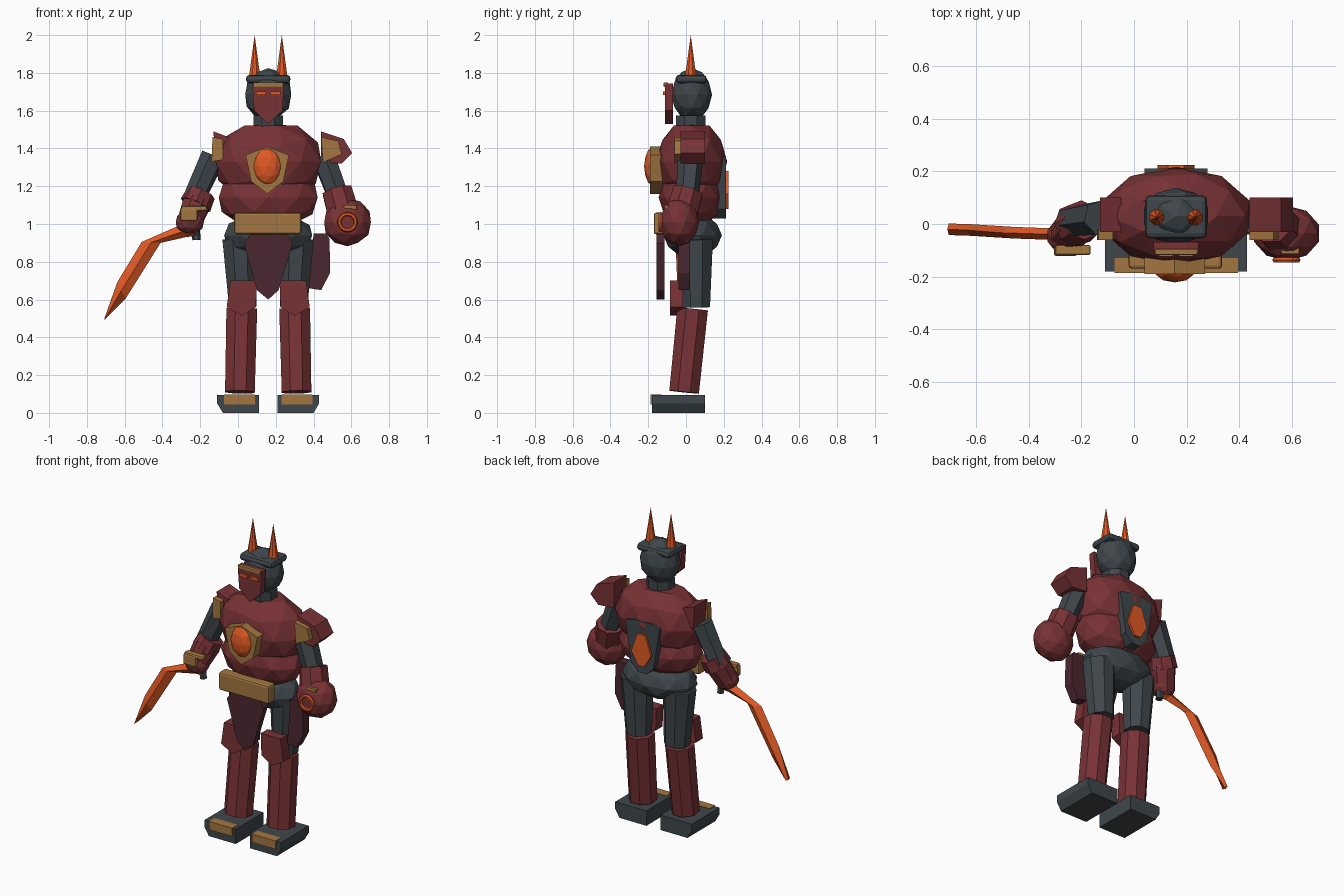
import bpy, bmesh, math
from mathutils import Vector, Matrix

if "Cube" in bpy.data.objects:
    bpy.data.objects.remove(bpy.data.objects["Cube"])

CX = 0.16  # body centre line


def material(name, rgb):
    m = bpy.data.materials.new(name)
    m.diffuse_color = (*rgb, 1)
    m.use_nodes = True
    m.node_tree.nodes["Principled BSDF"].inputs["Base Color"].default_value = m.diffuse_color
    return m


RED = material("red_armour", (0.19, 0.032, 0.036))
MAROON = material("maroon_cloth", (0.07, 0.02, 0.03))
DARK = material("dark_metal", (0.05, 0.062, 0.07))
GOLD = material("gold_trim", (0.37, 0.18, 0.05))
ORANGE = material("orange_glow", (0.75, 0.10, 0.018))


def finish(name, bm, mat):
    bmesh.ops.recalc_face_normals(bm, faces=bm.faces)
    me = bpy.data.meshes.new(name)
    bm.to_mesh(me)
    bm.free()
    me.materials.append(mat)
    ob = bpy.data.objects.new(name, me)
    bpy.context.collection.objects.link(ob)
    return ob


def loft(name, rings, mat):
    bm = bmesh.new()
    loops = [[bm.verts.new(p) for p in r] for r in rings]
    n = len(loops[0])
    for a, b in zip(loops, loops[1:]):
        for i in range(n):
            bm.faces.new((a[i], a[(i + 1) % n], b[(i + 1) % n], b[i]))
    bm.faces.new(loops[0])
    bm.faces.new(loops[-1])
    return finish(name, bm, mat)


def plate(name, pts, y0, y1, mat):
    return loft(name, [[(x, y, z) for x, z in pts] for y in (y0, y1)], mat)


def box(name, xs, ys, zs, mat, bevel=0.0):
    pts = [(xs[0], zs[0]), (xs[1], zs[0]), (xs[1], zs[1]), (xs[0], zs[1])]
    ob = plate(name, pts, *ys, mat)
    if bevel:
        mod = ob.modifiers.new("bevel", 'BEVEL')
        mod.width, mod.segments = bevel, 2
    return ob


def ball(name, c, r, mat, top=None):
    bm = bmesh.new()
    bmesh.ops.create_icosphere(bm, subdivisions=2, radius=1)
    for v in bm.verts:
        v.co = Vector(c) + Vector(v.co[i] * r[i] for i in range(3))
        if top:
            v.co.z = min(v.co.z, top)
    return finish(name, bm, mat)


def tube(name, a, b, r0, r1, n, mat):
    a, b = Vector(a), Vector(b)
    d = b - a
    bm = bmesh.new()
    rot = Vector((0, 0, 1)).rotation_difference(d).to_matrix().to_4x4()
    bmesh.ops.create_cone(bm, cap_ends=True, segments=n, radius1=r0, radius2=r1, depth=d.length,
                          matrix=Matrix.Translation((a + b) / 2) @ rot @ Matrix.Rotation(math.pi / n, 4, 'Z'))
    return finish(name, bm, mat)


# legs, mirrored about the body centre line
for side, s in (("right", 1), ("left", -1)):
    def mx(x):
        return CX + s * (x - CX)
    def mp(pts):
        return [(mx(x), z) for x, z in pts]
    plate(side + "_foot", mp([(-.11, .05), (-.08, 0), (.11, 0), (.11, .095), (-.11, .095)]), -.18, .10, DARK)
    box(side + "_toe_plate", (mx(-.075), mx(.09)), (-.187, -.13), (.045, .098), GOLD)
    tube(side + "_shin", (mx(.01), -.01, .11), (mx(.02), .035, .55), .085, .088, 8, RED)
    tube(side + "_thigh", (mx(.025), .055, .56), (mx(.01), .05, .92), .078, .10, 8, DARK)
    plate(side + "_knee_guard", mp([(-.04, .70), (.10, .70), (.095, .56), (.02, .515), (-.06, .56)]),
          -.085, -.015, RED)

# hips, belt and hanging cloth
ball("pelvis", (CX, .035, .94), (.245, .155, .12), DARK)
box("belt", (-.02, .335), (-.17, -.10), (.945, 1.06), GOLD, .012)
plate("front_tasset", [(.07, .95), (.26, .95), (.29, .9), (.215, .65), (.16, .60), (.1, .65), (.03, .9)],
      -.155, -.115, MAROON)
plate("side_tasset", [(.40, .95), (.47, .95), (.485, .92), (.487, .74), (.44, .65), (.375, .66)],
      -.04, .02, MAROON)

# torso
ball("abdomen", (CX, .025, 1.14), (.275, .17, .17), RED)
ball("chest", (CX, .03, 1.33), (.295, .188, .225), RED, top=1.525)
plate("chest_plate", [(.04, 1.365), (.155, 1.41), (.27, 1.365), (.24, 1.225), (.155, 1.16), (.07, 1.225)],
      -.19, -.12, GOLD)
ball("chest_gem", (.155, -.18, 1.305), (.075, .042, .10), ORANGE)
plate("back_plate", [(.04, 1.34), (.10, 1.36), (.22, 1.36), (.28, 1.34), (.24, 1.08), (.19, 1.03), (.13, 1.03),
                     (.08, 1.08)], .14, .212, DARK)
plate("back_vent", [(.13, 1.28), (.19, 1.28), (.23, 1.16), (.18, 1.08), (.14, 1.08), (.09, 1.16)],
      .20, .225, ORANGE)

# head
tube("neck", (CX, .025, 1.49), (CX, .025, 1.575), .085, .085, 8, DARK)
ball("head", (CX, .03, 1.685), (.128, .108, .14), DARK)
box("helmet_rim", (.042, .278), (-.055, .11), (1.745, 1.79), DARK, .02)
plate("mask", [(.075, 1.745), (.245, 1.745), (.235, 1.60), (.16, 1.53), (.085, 1.60)], -.11, -.068, RED)
box("brow", (.08, .24), (-.118, -.095), (1.725, 1.75), GOLD, .004)
for side, s in (("right", -1), ("left", 1)):
    x = CX + s * .038
    box(side + "_eye", (x - .027, x + .027), (-.123, -.10), (1.683, 1.702), ORANGE)
    x = CX + s * .072
    tube(side + "_horn", (x, .025, 1.755), (x, .025, 2.0), .036, 0, 8, ORANGE)

# shoulder guards
plate("left_pauldron", [(.44, 1.49), (.56, 1.45), (.605, 1.375), (.55, 1.32), (.44, 1.33)], -.03, .10, RED)
plate("left_pauldron_trim", [(.44, 1.46), (.53, 1.44), (.55, 1.37), (.45, 1.325)], -.06, -.02, GOLD)
plate("right_pauldron", [(-.13, 1.49), (-.05, 1.46), (-.05, 1.33), (-.12, 1.34)], -.03, .10, RED)
plate("right_pauldron_trim", [(-.135, 1.46), (-.08, 1.45), (-.08, 1.34), (-.14, 1.33)], -.06, -.02, GOLD)

# right arm and gauntlet
tube("right_upper_arm", (-.13, .025, 1.36), (-.24, .01, 1.12), .068, .06, 6, DARK)
tube("right_elbow", (-.195, .015, 1.165), (-.225, -.005, 1.10), .078, .085, 8, RED)
tube("right_forearm", (-.215, 0, 1.12), (-.265, -.05, .99), .08, .068, 8, RED)
ball("right_fist", (-.255, -.045, 1.01), (.078, .07, .065), RED)
box("right_cuff", (-.305, -.215), (-.122, -.085), (1.015, 1.085), GOLD, .01)
box("right_cuff_band", (-.30, -.165), (-.118, -.08), (1.07, 1.095), GOLD, .008)
tube("sword_grip", (-.22, -.035, .915), (-.225, -.035, 1.0), .022, .022, 6, DARK)

# curved blade: upper edge, lower edge and centre y at each station
stations = [((-.23, .955), (-.21, .935), -.04), ((-.32, .988), (-.27, .932), -.039),
            ((-.51, .905), (-.41, .90), -.033), ((-.64, .69), (-.595, .605), -.023),
            ((-.71, .492), (-.70, .50), -.02)]
rings = []
for (ux, uz), (lx, lz), y in stations:
    cx, cz = (ux + lx) / 2, (uz + lz) / 2
    rings.append([(ux, y, uz), (cx, y - .022, cz), (lx, y, lz), (cx, y + .022, cz)])
loft("sword_blade", rings, ORANGE)

# left arm and cannon
tube("left_upper_arm", (.45, .025, 1.36), (.54, .005, 1.12), .068, .06, 6, DARK)
tube("left_forearm", (.525, .01, 1.175), (.565, -.03, 1.03), .085, .09, 8, RED)
ball("cannon", (.58, -.035, 1.01), (.13, .105, .128), RED)
tube("cannon_core", (.58, -.12, 1.01), (.58, -.138, 1.01), .04, .04, 12, RED)
box("cannon_trim", (.56, .63), (-.115, -.07), (1.075, 1.10), GOLD, .005)
bpy.ops.mesh.primitive_torus_add(location=(.58, -.137, 1.01), rotation=(math.pi / 2, 0, 0), major_segments=16,
                                 minor_segments=6, major_radius=.043, minor_radius=.011)
ring = bpy.context.object
ring.name = "cannon_ring"
ring.data.materials.append(ORANGE)
